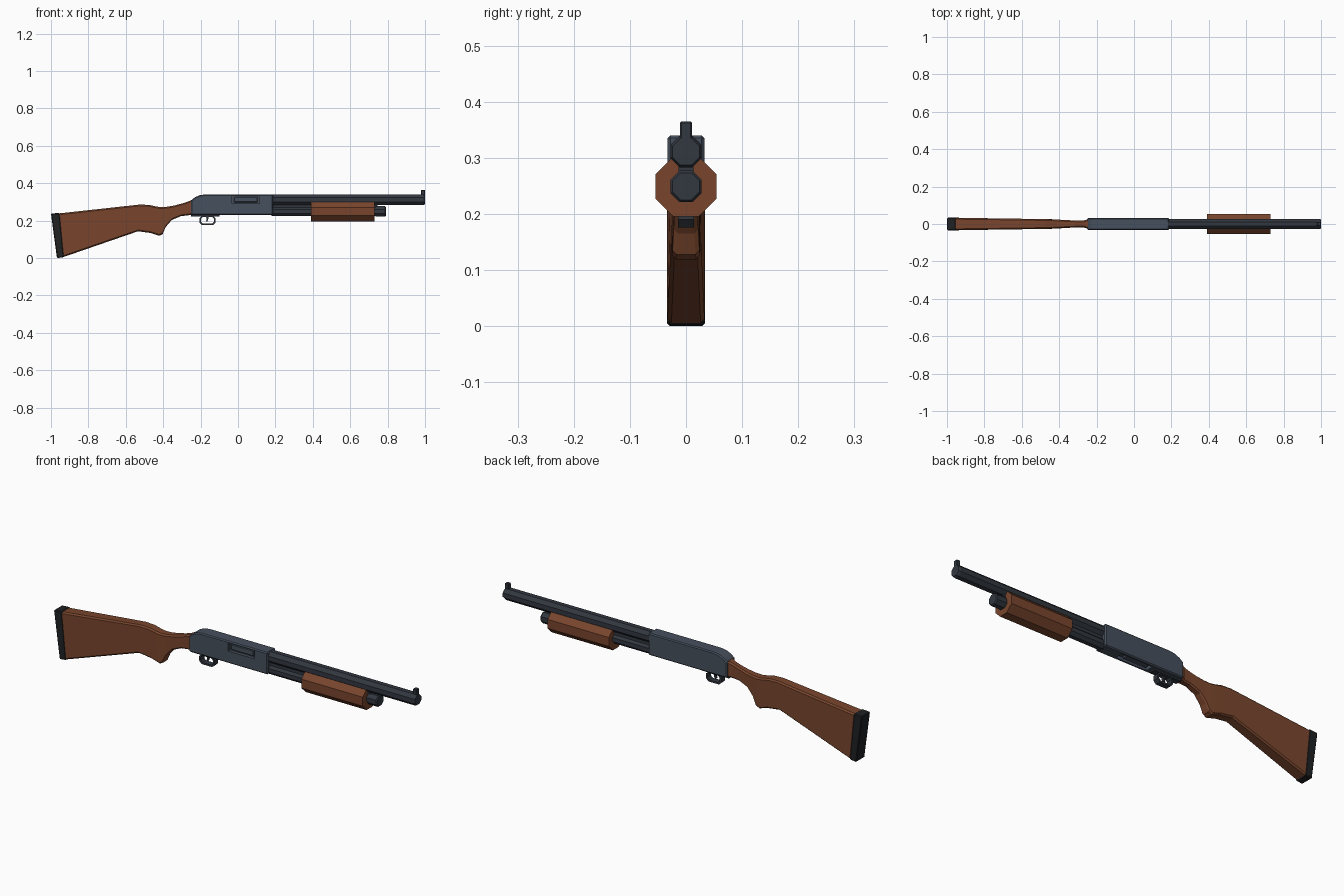
import bpy, bmesh, math

if "Cube" in bpy.data.objects:
    bpy.data.objects.remove(bpy.data.objects["Cube"])

def material(name, rgb):
    m = bpy.data.materials.new(name)
    m.diffuse_color = (*rgb, 1)
    m.use_nodes = True
    m.node_tree.nodes["Principled BSDF"].inputs["Base Color"].default_value = m.diffuse_color
    return m

WOOD = material("wood", (0.19, 0.06, 0.026))
STEEL = material("blued_steel", (0.062, 0.08, 0.11))
DARK = material("dark_steel", (0.032, 0.039, 0.051))
RUBBER = material("rubber", (0.014, 0.015, 0.017))

def make(name, verts, faces, mat):
    me = bpy.data.meshes.new(name)
    me.from_pydata(verts, [], faces)
    bm = bmesh.new()
    bm.from_mesh(me)
    bmesh.ops.recalc_face_normals(bm, faces=bm.faces)
    bm.to_mesh(me)
    bm.free()
    me.materials.append(mat)
    ob = bpy.data.objects.new(name, me)
    bpy.context.collection.objects.link(ob)
    return ob

def loft(name, rings, mat):
    n = len(rings[0])
    verts = [v for r in rings for v in r]
    faces = [(i*n + j, i*n + (j+1) % n, (i+1)*n + (j+1) % n, (i+1)*n + j)
             for i in range(len(rings) - 1) for j in range(n)]
    faces += [tuple(range(n)), tuple(range(len(verts) - n, len(verts)))]
    return make(name, verts, faces, mat)

def bevel(ob, w):
    m = ob.modifiers.new("bevel", 'BEVEL')
    m.width, m.segments, m.limit_method, m.angle_limit = w, 1, 'ANGLE', math.radians(40)
    return ob

def extrude(name, pts, w, mat):
    return loft(name, [[(x, y, z) for x, z in pts] for y in (-w, w)], mat)

def box(name, x0, x1, y0, y1, z0, z1, mat):
    return loft(name, [[(x, y0, z0), (x, y1, z0), (x, y1, z1), (x, y0, z1)] for x in (x0, x1)], mat)

def octagon_rod(name, z, profile, mat):
    # profile: (x, distance from axis to flat)
    rings = []
    for x, r in profile:
        R = r / math.cos(math.pi / 8)
        a = [math.pi / 8 + k * math.pi / 4 for k in range(8)]
        rings.append([(x, R*math.cos(t), z + R*math.sin(t)) for t in a])
    return loft(name, rings, mat)

def cut(ob, cutter):
    cutter.hide_render = True
    cutter.hide_set(True)
    m = ob.modifiers.new("cut", 'BOOLEAN')
    m.object, m.operation, m.solver = cutter, 'DIFFERENCE', 'EXACT'

# Stock: top point, bottom point, half width
stations = [
    (-0.955, .239, -0.932, .006, .033), (-0.525, .286, -0.535, .143, .027),
    (-0.475, .284, -0.468, .134, .026), (-0.44, .276, -0.42, .119, .025),
    (-0.415, .272, -0.403, .128, .024), (-0.38, .274, -0.387, .165, .022),
    (-0.34, .281, -0.355, .203, .020), (-0.295, .293, -0.305, .224, .018),
    (-0.268, .302, -0.27, .228, .018), (-0.245, .311, -0.245, .232, .026)]
rings = []
for xt, zt, xb, zb, w in stations:
    ring = []
    h = zt - zb
    c = 0.007
    for y, d in ((-w+c, 0), (-w, c), (-w, h-c), (-w+c, h), (w-c, h), (w, h-c), (w, c), (w-c, 0)):
        ring.append((xb + (xt-xb)*d/h, y, zb + d))
    rings.append(ring)
loft("stock", rings, WOOD)

# Butt pad
bevel(extrude("butt_pad", [(-1, .238), (-.954, .241), (-.931, .004), (-.968, 0)], .0335, RUBBER), .004)

# Receiver with ejection and loading ports
receiver = bevel(extrude("receiver", [(-.25, .23), (.187, .23), (.187, .34), (-.175, .34),
                                      (-.205, .336), (-.23, .325), (-.25, .309)], .033, STEEL), .005)
cut(receiver, box("ejection_port_cutter", -.032, .115, -.05, -.017, .291, .332, STEEL))
cut(receiver, box("loading_port_cutter", -.085, .085, -.02, .02, .2, .246, STEEL))
bevel(box("bolt", -.022, .105, -.026, -.010, .298, .326, STEEL), .003)
box("shell_lifter", -.075, .05, -.016, .016, .238, .25, STEEL)

# Barrel, magazine tube and spacer
octagon_rod("barrel", .311, [(.18, .028), (.99, .028), (1, .024)], DARK)
octagon_rod("magazine_tube", .249, [(.18, .024), (.74, .024)], DARK)
octagon_rod("magazine_cap", .249, [(.735, .028), (.785, .028), (.79, .024)], DARK)
box("barrel_spacer", .18, .745, -.013, .013, .262, .29, DARK)

# Sliding forend
octagon_rod("forend", .249, [(.39, .054), (.73, .054)], WOOD)

# Front sight
bevel(box("front_sight", .978, .999, -.011, .011, .33, .365, DARK), .003)

# Trigger group: plate, looped guard, trigger
bevel(box("trigger_plate", -.25, -.1, -.016, .016, .221, .236, DARK), .002)
def loop(x0, x1, z0, z1, c):
    return [(x0, z0+c), (x0+c, z0), (x1-c, z0), (x1, z0+c), (x1, z1-c), (x1-c, z1), (x0+c, z1), (x0, z1-c)]
outer, inner = loop(-.206, -.12, .176, .226, .014), loop(-.197, -.129, .185, .219, .009)
v, f = [], []
for o, i in zip(outer, inner):
    v += [(o[0], -.014, o[1]), (i[0], -.014, i[1]), (i[0], .014, i[1]), (o[0], .014, o[1])]
for k in range(8):
    for j in range(4):
        a, b = k*4, (k+1) % 8*4
        f.append((a+j, a+(j+1) % 4, b+(j+1) % 4, b+j))
make("trigger_guard", v, f, DARK)
extrude("trigger", [(-.172, .224), (-.157, .224), (-.159, .208), (-.165, .194), (-.171, .196), (-.167, .208)], .006, DARK)
